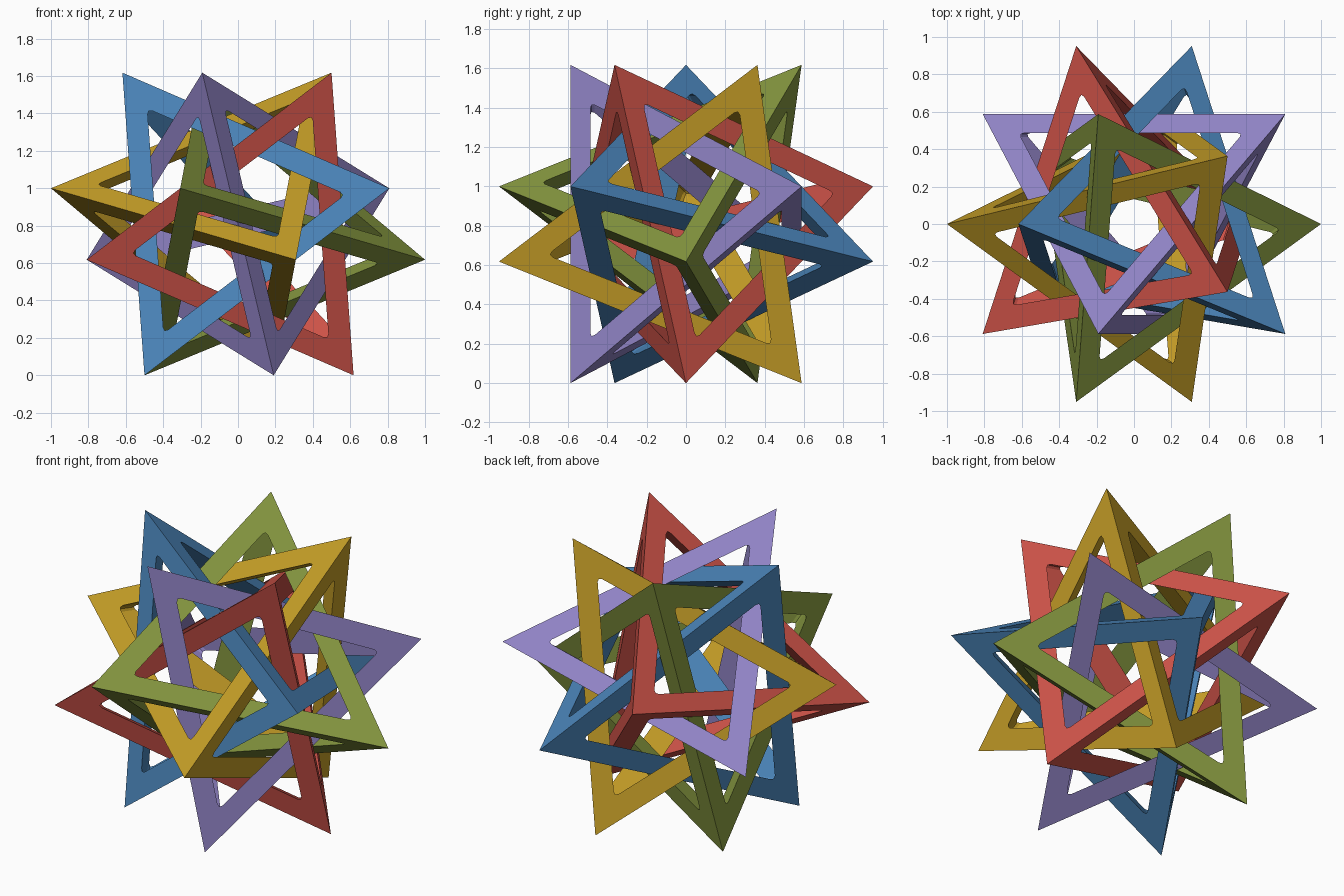
import bpy
import bmesh
from math import radians, sqrt
from mathutils import Matrix, Vector

cube = bpy.data.objects.get("Cube")
if cube:
    bpy.data.objects.remove(cube, do_unlink=True)

PHI = (1 + sqrt(5)) / 2
CENTRE = Vector((0, 0, PHI / 2))
HOLE = 0.828      # size of the hollow relative to the enclosing cube
BEVEL = 0.022     # blunting of the hole corners

COLOURS = [
    ("red", (0.604, 0.084, 0.064)),
    ("yellow", (0.554, 0.337, 0.020)),
    ("green", (0.239, 0.314, 0.051)),
    ("blue", (0.070, 0.235, 0.491)),
    ("purple", (0.275, 0.223, 0.546)),
]


def make_material(name, rgb):
    mat = bpy.data.materials.new(name)
    mat.use_nodes = True
    mat.diffuse_color = (*rgb, 1)
    mat.node_tree.nodes["Principled BSDF"].inputs["Base Color"].default_value = (*rgb, 1)
    return mat


def make_object(name, bm):
    bmesh.ops.recalc_face_normals(bm, faces=bm.faces)
    mesh = bpy.data.meshes.new(name)
    bm.to_mesh(mesh)
    bm.free()
    obj = bpy.data.objects.new(name, mesh)
    bpy.context.collection.objects.link(obj)
    return obj


def ring_point(radius, degrees, z):
    """Dodecahedron corner, relative to the centre."""
    p = Matrix.Rotation(radians(degrees), 3, "Z") @ Vector((radius, 0, 0))
    p.z = z
    return p - CENTRE


# Four alternate corners of a dodecahedron resting on a face
corners = [
    ring_point(1 / PHI, 324, PHI),
    ring_point(1, 108, 1),
    ring_point(1, 216, 1 / PHI),
    ring_point(1 / PHI, 0, 0),
]

# Solid tetrahedron
bm = bmesh.new()
for c in corners:
    bm.verts.new(c)
bmesh.ops.convex_hull(bm, input=bm.verts)
frame = make_object("red_frame", bm)

# Blunt-edged cube that hollows it, leaving six triangular beams
axes = [(corners[0] + c).normalized() for c in corners[1:]]
half = (corners[0] + corners[1]).length / 2 * HOLE
turn = Matrix(axes).transposed().to_4x4()
bm = bmesh.new()
bmesh.ops.create_cube(bm, size=2 * half, matrix=turn)
bmesh.ops.bevel(bm, geom=bm.edges[:], offset=BEVEL, segments=2,
                profile=0.5, affect="EDGES")
cutter = make_object("hollow_cutter", bm)
cutter.hide_render = True

cut = frame.modifiers.new("hollow", "BOOLEAN")
cut.operation = "DIFFERENCE"
cut.solver = "EXACT"
cut.object = cutter
depsgraph = bpy.context.evaluated_depsgraph_get()
frame_mesh = bpy.data.meshes.new_from_object(frame.evaluated_get(depsgraph))
for helper in (frame, cutter):
    bpy.data.objects.remove(helper, do_unlink=True)

# Five interlocked frames, each a fifth of a turn on
for i, (colour, rgb) in enumerate(COLOURS):
    mesh = frame_mesh.copy()
    mesh.transform(Matrix.Translation(CENTRE) @ Matrix.Rotation(radians(72 * i), 4, "Z"))
    mesh.materials.clear()
    mesh.materials.append(make_material(colour, rgb))
    for poly in mesh.polygons:
        poly.material_index = 0
        poly.use_smooth = False
    obj = bpy.data.objects.new(colour + "_tetrahedron_frame", mesh)
    bpy.context.collection.objects.link(obj)
